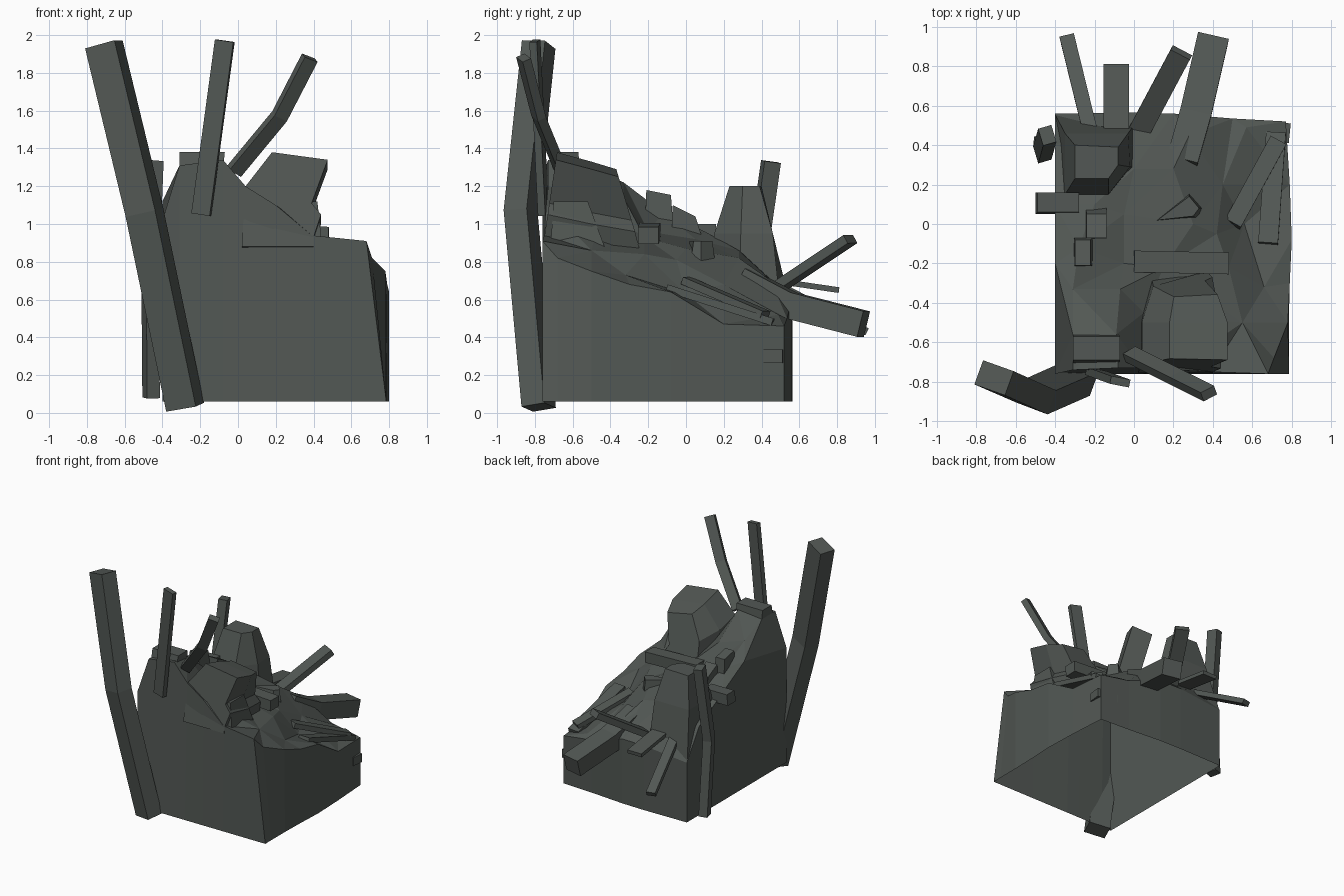
import bpy, bmesh
from mathutils import Vector
from mathutils.geometry import delaunay_2d_cdt

if "Cube" in bpy.data.objects:
    bpy.data.objects.remove(bpy.data.objects["Cube"])

mat = bpy.data.materials.new("charred_grey")
mat.diffuse_color = (0.085, 0.097, 0.089, 1)
mat.use_nodes = True
mat.node_tree.nodes["Principled BSDF"].inputs["Base Color"].default_value = mat.diffuse_color


def finish(name, bm):
    bmesh.ops.recalc_face_normals(bm, faces=bm.faces)
    me = bpy.data.meshes.new(name)
    bm.to_mesh(me)
    bm.free()
    me.materials.append(mat)
    ob = bpy.data.objects.new(name, me)
    bpy.context.collection.objects.link(ob)
    return ob


def loft(name, rings):
    """Closed solid through rings of equal point count."""
    bm = bmesh.new()
    vs = [[bm.verts.new(p) for p in r] for r in rings]
    for a, b in zip(vs, vs[1:]):
        for i in range(len(a)):
            j = (i + 1) % len(a)
            bm.faces.new((a[i], a[j], b[j], b[i]))
    bm.faces.new(vs[0][::-1])
    bm.faces.new(vs[-1])
    return finish(name, bm)


def beam(name, path, side, w, t):
    """Bar along path; w is measured along the side vector, t across it."""
    pts = [Vector(p) for p in path]
    rings = []
    for i, p in enumerate(pts):
        d = (pts[min(i + 1, len(pts) - 1)] - pts[max(i - 1, 0)]).normalized()
        u = Vector(side)
        u = (u - d * u.dot(d)).normalized()
        v = d.cross(u)
        rings.append([p + u * w / 2 * a + v * t / 2 * b
                      for a, b in ((-1, -1), (1, -1), (1, 1), (-1, 1))])
    return loft(name, rings)


def rock(name, low, z0, high, z1, tilt=0):
    """Tapered chunk between two xy outlines; tilt slopes the top along y."""
    y0 = high[0][1]
    return loft(name, [[(x, y, z0) for x, y in low],
                       [(x, y, z1 + tilt * (y - y0)) for x, y in high]])


def rect(x0, x1, y0, y1):
    return [(x0, y0), (x1, y0), (x1, y1), (x0, y1)]


# rubble heap: faceted top over open-bottomed walls
rim = [(-.4, -.76, 1.02), (-.31, -.74, 1.31), (-.08, -.73, 1.34), (.04, -.73, 1.2),
       (.2, -.74, 1.1), (.39, -.75, .94), (.68, -.76, .91),
       (.71, -.68, .82), (.78, -.5, .75), (.79, -.3, .68), (.8, -.08, .64),
       (.79, .2, .47), (.77, .52, .46), (.5, .535, .5), (.2, .56, .6), (0, .565, .6),
       (-.4, .56, .56), (-.4, .4, .8), (-.4, .1, .96), (-.4, -.2, 1.12)]
inner = [(-.31, -.33, 1.22), (-.07, -.33, 1.14), (-.05, -.2, .96), (-.28, -.12, 1.06),
         (-.2, .1, .96), (-.05, .05, .92), (0, .28, .86), (.2, .28, .82), (.28, .45, .7),
         (.15, -.22, .93), (.3, 0, .87), (.42, -.05, .81), (.48, -.22, .84),
         (.55, -.5, .86), (.57, .49, .52), (.45, .2, .68), (.56, 0, .63),
         (.66, -.32, .73), (.05, -.45, 1.08), (-.09, -.56, 1.33), (-.31, -.56, 1.31)]
pts = rim + inner
n = len(rim)
co, _, tris, orig, _, _ = delaunay_2d_cdt(
    [Vector(p[:2]) for p in pts], [(i, (i + 1) % n) for i in range(n)], [], 1, 1e-5)
bm = bmesh.new()
top = [bm.verts.new((c.x, c.y, pts[o[0]][2])) for c, o in zip(co, orig)]
index = {o[0]: v for v, o in zip(top, orig)}
for t in tris:
    bm.faces.new([top[i] for i in t])
base = []
for x, y, z in rim:
    bx = max(x, .785) if x > .66 and y < 0 else x
    by = -.76 if y < -.72 else y
    base.append(bm.verts.new((bx, by, .06)))
for i in range(n):
    j = (i + 1) % n
    bm.faces.new((base[i], base[j], index[j], index[i]))
finish("rubble_heap", bm)

# broken slab standing on the front right
profile = [(.02, .88), (.40, .88), (.40, .93), (.44, 1.05), (.39, 1.11), (.475, 1.34),
           (.18, 1.38), (.04, 1.2)]
loft("broken_slab", [
    [(x, -.755 + .15 * max(0, z - .9), z) for x, z in profile],
    [(x, -.5, z - .05) for x, z in profile],
    [(.27 + (x - .27) * .75, -.24 - .3 * max(0, z - .95), z - .09) for x, z in profile]])
rock("slab_foot", rect(.3, .45, -.72, -.42), .85, rect(.34, .42, -.7, -.52), 1.12)

# chunks and bricks
outlines = [(.56, [(-.4, .14), (-.12, .14), (.02, .28), (.0, .5), (-.4, .555)]),
            (.95, [(-.35, .15), (-.13, .15), (-.02, .29), (-.03, .46), (-.35, .46)]),
            (1.2, [(-.3, .23), (-.13, .23), (-.08, .3), (-.08, .39), (-.3, .4)])]
loft("rear_chunk", [[(x, y, z) for x, y in o] for z, o in outlines])
rock("cap_brick", rect(-.31, -.08, -.71, -.56), 1.28, rect(-.31, -.07, -.69, -.57), 1.38)
rock("side_brick", rect(-.5, -.28, .05, .16), .91, rect(-.49, -.28, .06, .16), 1.0)
rock("ridge_step_high", rect(-.31, -.2, -.22, -.06), .9, rect(-.3, -.22, -.21, -.08), 1.18, -.2)
rock("ridge_step_low", rect(-.25, -.14, -.08, .11), .85, rect(-.24, -.14, -.07, .05), 1.1, -.5)
rock("slope_chunk", [(.08, 0), (.33, .02), (.35, .08), (.28, .16)], .75,
     [(.12, .02), (.3, .04), (.33, .08), (.28, .14)], .91)

# planks lying on the heap
beam("cross_plank", [(0, -.19, .96), (.48, -.2, .94)], (0, 1, 0), .11, .09)
beam("slope_plank", [(.5, .0, .7), (.73, .42, .52)], (1, -.5, 0), .09, .04)
beam("edge_plank", [(.68, -.1, .66), (.72, .46, .48)], (1, 0, 0), .1, .04)
beam("low_stick", [(.6, .48, .3), (.79, .46, .3)], (0, 0, 1), .07, .1)

# tall beams and planks at the front
beam("leaning_beam", [(-.28, -.78, .03), (-.495, -.875, 1.06), (-.71, -.78, 1.95)],
     (.94, -.34, 0), .17, .13)
beam("front_plank", [(-.195, -.755, 1.05), (-.07, -.8, 1.97)], (1, -.2, 0), .1, .04)
beam("bent_plank", [(-.02, -.66, 1.28), (.22, -.78, 1.57), (.38, -.86, 1.88)],
     (.8, .5, -.5), .08, .05)

# post at the back left corner
beam("corner_post", [(-.46, .41, .08), (-.465, .36, .7), (-.44, .45, 1.33)],
     (1, .3, 0), .07, .09)

# beams sticking out of the back
beam("thick_beam", [(.24, .3, .7), (.31, .55, .57), (.4, .94, .47)], (1, -.2, 0), .16, .14)
beam("raised_plank", [(.0, .42, .62), (.24, .87, .92)], (1, -.5, 0), .11, .05)
beam("flat_plank", [(-.09, .4, .71), (-.09, .81, .65)], (1, 0, 0), .13, .03)
beam("drooping_stick", [(-.21, .42, .71), (-.34, .95, .43)], (1, .2, 0), .075, .04)
